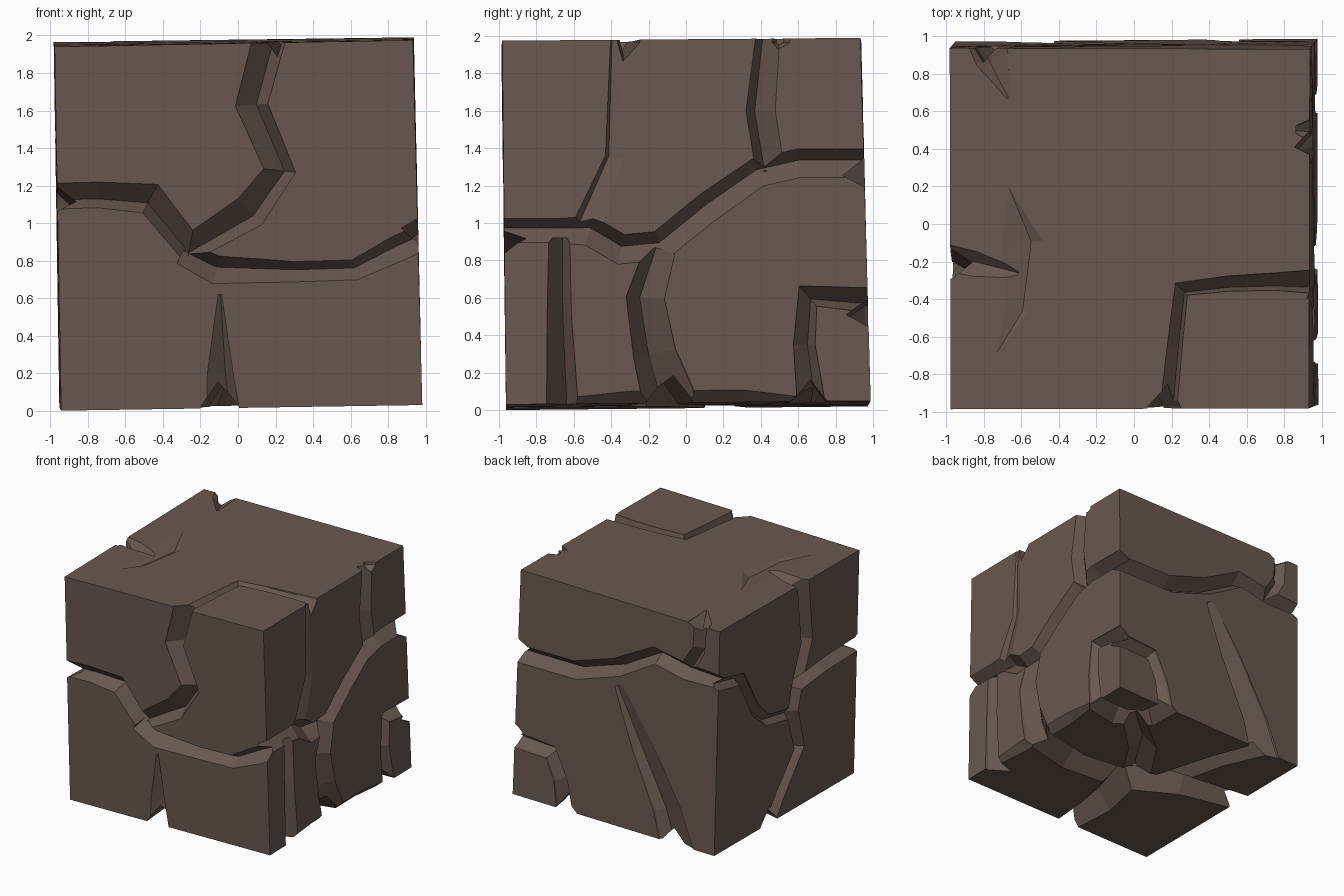
import bpy, bmesh
from mathutils import Vector, Matrix

if "Cube" in bpy.data.objects:
    bpy.data.objects.remove(bpy.data.objects["Cube"])

# one earthy brown for the whole rock
brown = bpy.data.materials.new("earth_brown")
brown.diffuse_color = (0.14, 0.098, 0.078, 1)
brown.use_nodes = True
brown.node_tree.nodes["Principled BSDF"].inputs["Base Color"].default_value = brown.diffuse_color


def make_object(name, verts, faces):
    mesh = bpy.data.meshes.new(name)
    bm = bmesh.new()
    vs = [bm.verts.new(v) for v in verts]
    for f in faces:
        bm.faces.new([vs[i] for i in f])
    bmesh.ops.recalc_face_normals(bm, faces=bm.faces[:])
    bm.to_mesh(mesh)
    bm.free()
    ob = bpy.data.objects.new(name, mesh)
    bpy.context.collection.objects.link(ob)
    ob.data.materials.append(brown)
    return ob


# slightly skewed block
corners = [(-.945, -.965, 0), (.98, -.965, .03), (.975, .985, .05), (-.955, .97, .02),
           (-.98, -.99, 1.94), (.93, -.985, 1.975), (.935, .93, 1.99), (-.985, .935, 1.965)]
block = make_object("rock_block", corners,
                    [(3, 2, 1, 0), (4, 5, 6, 7), (0, 1, 5, 4), (1, 2, 6, 5), (2, 3, 7, 6), (3, 0, 4, 7)])

# each side maps (u, v, outward distance) to space
sides = {
    "front": lambda u, v, h: (u, -.975 - h, v),
    "back": lambda u, v, h: (u, .955 + h, v),
    "right": lambda u, v, h: (.955 + h, u, v),
    "left": lambda u, v, h: (-.965 - h, u, v),
    "top": lambda u, v, h: (u, v, 1.965 + h),
    "bottom": lambda u, v, h: (u, v, .025 - h),
}


def groove(side, width, depth, skew, path):
    """V-shaped wedge along a path of (u, v, scale); skew shifts its floor sideways."""
    put = sides[side]
    verts, faces = [], []
    n = len(path)
    for i, (u, v, s) in enumerate(path):
        p = Vector((u, v))
        a = (p - Vector(path[i - 1][:2])).normalized() if i else None
        b = (Vector(path[i + 1][:2]) - p).normalized() if i < n - 1 else None
        t = ((a or b) + (b or a)).normalized()
        side_dir = Vector((-t.y, t.x))
        w, d = width * s, depth * s
        for off, h in ((-w * 1.3, .12), (-w, 0), (w * skew, -d), (w, 0), (w * 1.3, .12)):
            q = p + side_dir * off
            verts.append(put(q.x, q.y, h))
    for i in range(n - 1):
        for k in range(5):
            j = (k + 1) % 5
            faces.append((i * 5 + k, i * 5 + j, i * 5 + 5 + j, i * 5 + 5 + k))
    faces += [tuple(range(5)), tuple(range(n * 5 - 5, n * 5))]
    cutter = make_object("groove_cutter", verts, faces)
    cutter.hide_render = True
    mod = block.modifiers.new("cut", "BOOLEAN")
    mod.object, mod.operation, mod.solver = cutter, 'DIFFERENCE', 'EXACT'
    mod.use_self = True
    bpy.context.view_layer.objects.active = block
    bpy.ops.object.modifier_apply(modifier="cut")
    bpy.data.objects.remove(cutter)


# front cracks
groove("front", .085, .12, .3, [(.19, 2.08, 1), (.07, 1.63, 1), (.22, 1.28, 1), (.06, 1.06, 1.1), (-.26, .87, 1.1),
                                (-.47, 1.13, 1), (-.75, 1.15, .8), (-1.08, 1.14, .8)])
groove("front", .07, .12, .2, [(-.3, .84, .9), (-.12, .75, 1.1), (.3, .74, .8), (.62, .75, .8),
                               (.84, .86, 1), (1.08, .97, 1)])
groove("front", .075, .09, .4, [(-.1, .62, .15), (-.1, .2, 1), (-.08, -.08, 1.4)])

# right side cracks
groove("right", .08, .11, .2, [(-1.08, .96, .8), (-.7, .96, .8), (-.52, .96, 1), (-.35, .86, 1), (-.14, .88, 1),
                               (.12, 1.09, 1), (.38, 1.27, 1), (.6, 1.32, 1), (1.06, 1.32, 1)])
groove("right", .06, .035, -.6, [(-.36, 2.06, 1), (-.38, 1.35, 1), (-.54, .96, 1.3)])
groove("right", .08, .1, -.4, [(.45, 2.08, 1), (.4, 1.6, 1.1), (.45, 1.28, 1)])
groove("right", .07, .14, .3, [(-.68, .92, .8), (-.68, .5, .9), (-.66, -.08, 1.2)])
groove("right", .1, .12, -.3, [(-.14, .86, .8), (-.22, .6, 1), (-.17, .3, 1.1), (-.05, -.08, 1.5)])
groove("right", .07, .1, .3, [(1.08, .58, 1), (.65, .61, 1), (.63, .35, .8), (.68, -.08, 1.1)])

# back cracks
groove("back", .08, .12, .2, [(1.08, 1.27, 1), (.4, 1.27, 1), (0, 1.4, 1), (-.36, 1.6, 1), (-.65, 1.54, 1),
                              (-1.08, 1.53, .8)])
groove("back", .07, .09, .2, [(-.66, 1.55, 1), (-.78, 1.75, 1), (-.8, 2.08, 1.1)])
groove("back", .13, .06, .5, [(-.02, 1.25, .3), (-.25, .8, .8), (-.5, .3, 1), (-.62, -.08, 1.2)])
groove("back", .07, .1, .2, [(1.08, .53, 1), (.62, .5, 1), (.52, .28, .9), (.46, -.08, 1.1)])

# left side cracks
groove("left", .075, .1, .2, [(-.2, 2.08, 1), (-.28, 1.42, 1), (-.15, 1.08, 1), (-.1, .85, 1), (-.2, .52, 1),
                              (.06, .2, 1), (.26, -.08, 1.2)])
groove("left", .065, .1, .2, [(-.15, 1.08, 1), (-.55, 1.12, 1), (-1.08, 1.13, 1)])
groove("left", .05, .06, .2, [(1.08, 1.53, 1), (.62, 1.43, 1), (.42, 1.08, 1), (.25, .93, .9), (-.12, .86, 1)])

# top cracks
groove("top", .05, .085, -.5, [(.17, -1.08, 1), (.215, -.65, .8), (.25, -.35, .9), (.5, -.32, .8),
                               (.75, -.31, .9), (1.08, -.31, 1.4)])
groove("top", .09, .08, .2, [(-1.08, -.17, 1), (-.85, -.22, .9), (-.62, -.27, .4)])
groove("top", .14, .035, .5, [(-.68, .2, .1), (-.62, -.1, 1), (-.65, -.45, .8), (-.9, -.95, .1)])
groove("top", .1, .07, -.2, [(-.83, 1.08, 1), (-.76, .88, .9), (-.67, .67, .1)])
groove("top", .09, .06, .2, [(1.08, .46, 1), (.95, .5, .7), (.86, .5, .2)])

# eroded underside
groove("bottom", .13, .16, .1, [(-.1, -1.08, .7), (-.1, -.6, 1), (0, -.15, 1.3), (-.45, .12, 1.1), (-1.08, .24, .8)])
groove("bottom", .14, .16, .2, [(-.02, -.12, 1), (.5, -.18, 1), (1.08, -.06, 1)])
groove("bottom", .14, .15, -.2, [(1.08, .66, .8), (.68, .62, 1), (.48, .75, 1), (.45, 1.08, .8)])
groove("bottom", .12, .14, 0, [(-.05, -.05, 1), (.2, .35, 1), (.55, .66, .9)])
groove("bottom", .1, .1, 0, [(-.6, 1.08, 1), (-.4, .6, .9), (-.25, .05, 1)])
groove("bottom", .09, .08, .1, [(1.0, -.72, .6), (.99, -.3, 1), (.99, .3, 1.1), (1.0, .75, .6)])

# crisp flat facets, centred and standing on the ground
me = block.data
for p in me.polygons:
    p.use_smooth = False
    p.material_index = 0
lo = [min(v.co[i] for v in me.vertices) for i in range(3)]
hi = [max(v.co[i] for v in me.vertices) for i in range(3)]
me.transform(Matrix.Translation((-(lo[0] + hi[0]) / 2, -(lo[1] + hi[1]) / 2, -lo[2])))
